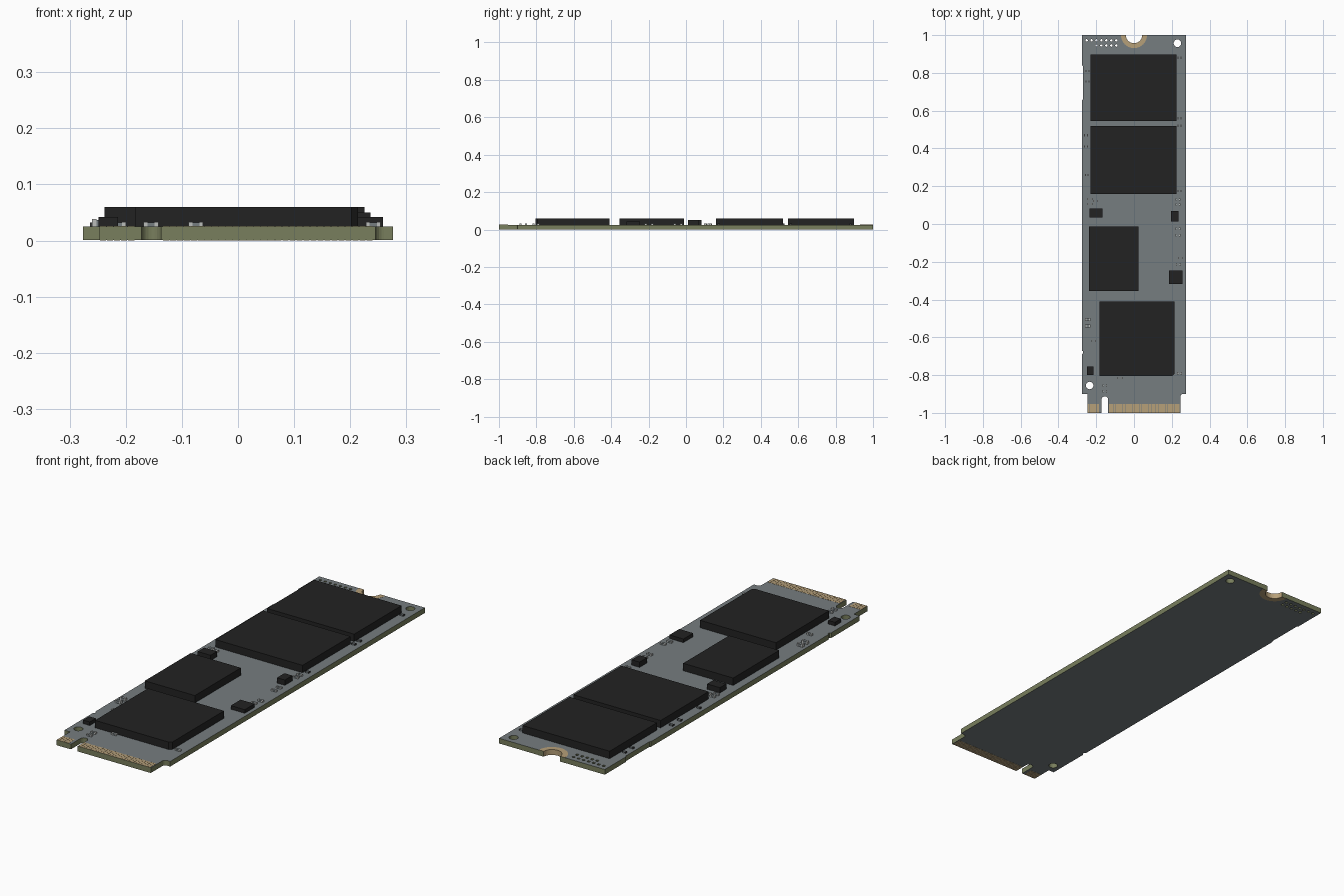
import bpy, bmesh, math

if "Cube" in bpy.data.objects:
    bpy.data.objects.remove(bpy.data.objects["Cube"])


def material(name, rgb):
    m = bpy.data.materials.new(name)
    m.diffuse_color = (*rgb, 1)
    m.use_nodes = True
    m.node_tree.nodes["Principled BSDF"].inputs["Base Color"].default_value = m.diffuse_color
    return m


GREY = material("board_grey", (0.18, 0.205, 0.215))
OLIVE = material("board_edge_olive", (0.19, 0.21, 0.11))
GOLD = material("contact_gold", (0.47, 0.35, 0.19))
BLACK = material("chip_black", (0.016, 0.016, 0.016))
SILVER = material("solder_silver", (0.5, 0.51, 0.5))
DARK = material("resistor_dark", (0.045, 0.045, 0.045))

T = 0.0006            # thickness of gold plating
Z0, Z1 = T, 0.025     # board bottom and top


def arc(cx, cy, r, a0, a1, n):
    return [(cx + r * math.cos(math.radians(a0 + (a1 - a0) * i / n)),
             cy + r * math.sin(math.radians(a0 + (a1 - a0) * i / n))) for i in range(n + 1)]


def circle(cx, cy, r, n):
    return arc(cx, cy, r, 0, 360, n)[:-1]


def extrude(name, loops, z0, z1, mats):
    """Fill closed 2D loops (inner loops become holes) and extrude from z0 to z1."""
    cu = bpy.data.curves.new(name + "_profile", 'CURVE')
    cu.dimensions, cu.fill_mode, cu.extrude = '2D', 'BOTH', (z1 - z0) / 2
    for loop in loops:
        sp = cu.splines.new('POLY')
        sp.points.add(len(loop) - 1)
        for p, (x, y) in zip(sp.points, loop):
            p.co = (x, y, 0, 1)
        sp.use_cyclic_u = True
    tmp = bpy.data.objects.new(name + "_tmp", cu)
    bpy.context.collection.objects.link(tmp)
    dg = bpy.context.evaluated_depsgraph_get()
    me = bpy.data.meshes.new_from_object(tmp.evaluated_get(dg))
    bpy.data.objects.remove(tmp)
    bm = bmesh.new()
    bm.from_mesh(me)
    bmesh.ops.remove_doubles(bm, verts=bm.verts, dist=1e-5)
    bmesh.ops.translate(bm, verts=bm.verts, vec=(0, 0, (z0 + z1) / 2))
    bmesh.ops.recalc_face_normals(bm, faces=bm.faces)
    bm.to_mesh(me)
    bm.free()
    me.materials.clear()
    for m in mats:
        me.materials.append(m)
    for f in me.polygons:
        f.material_index = 0
        f.use_smooth = False
    me.name = name
    ob = bpy.data.objects.new(name, me)
    bpy.context.collection.objects.link(ob)
    return ob


def boxes(name, specs, mats):
    """One object made of boxes: (x0, x1, y0, y1, z0, z1, material slot)."""
    bm = bmesh.new()
    for x0, x1, y0, y1, z0, z1, mi in specs:
        vs = bmesh.ops.create_cube(bm, size=1)['verts']
        for v in vs:
            v.co = (x1 if v.co.x > 0 else x0, y1 if v.co.y > 0 else y0, z1 if v.co.z > 0 else z0)
        for f in {f for v in vs for f in v.link_faces}:
            f.material_index = mi
    me = bpy.data.meshes.new(name)
    bm.to_mesh(me)
    bm.free()
    for m in mats:
        me.materials.append(m)
    ob = bpy.data.objects.new(name, me)
    bpy.context.collection.objects.link(ob)
    return ob


# Circuit board: outline with connector tab, key slot, screw notch and drilled holes
W = 0.276
outline = [(-W, 1)] + arc(0, 1, 0.043, 180, 360, 20) + [(W, 1), (W, -0.9)]
outline += arc(0.26, -0.915, 0.015, 90, 180, 5) + [(0.245, -1), (-0.137, -1)]
outline += arc(-0.1545, -0.93, 0.0175, 0, 180, 10) + [(-0.172, -1), (-0.247, -1)]
outline += [(-0.247, -0.9), (-W, -0.9), (-W, -0.69), (-0.269, -0.685), (-0.269, -0.675), (-W, -0.67),
            (-W, 0.655), (-0.271, 0.66), (-0.271, 0.835), (-W, 0.84)]
holes = [circle(0.23, 0.957, 0.02, 20), circle(-0.235, -0.855, 0.02, 20)]
holes += [circle(-0.251 + 0.0262 * i, 0.972, 0.007, 8) for i in range(7)]
holes += [circle(-0.1985 + 0.0262 * i, 0.945, 0.007, 8) for i in range(5)]
board = extrude("circuit_board", [outline] + holes, Z0, Z1, [GREY, OLIVE, GOLD])
for f in board.data.polygons:
    if abs(f.normal.z) < 0.5:   # edges olive, screw notch wall gold
        f.material_index = 2 if math.hypot(f.center.x, f.center.y - 1) < 0.05 else 1

# Gold half ring around the screw notch, on both faces
ring = arc(0, 1, 0.069, 180, 360, 24) + arc(0, 1, 0.043, 360, 180, 20)
extrude("screw_ring_top", [ring], Z1, Z1 + T, [GOLD])
extrude("screw_ring_bottom", [ring], 0, Z0, [GOLD])

# Edge connector fingers, on both faces, skipping the key slot
PITCH = 0.0125
for side, za, zb in (("top", Z1, Z1 + T), ("bottom", 0, Z0)):
    fingers = []
    for i in range(39):
        x = -0.2405 + i * PITCH
        if x + 0.006 < -0.172 or x - 0.006 > -0.137:
            if x < 0.24:
                fingers.append((x - 0.0056, x + 0.0056, -1, -0.953, za, zb, 0))
    boxes("connector_fingers_" + side, fingers, [GOLD])

# Chips: (name, x0, x1, y0, y1, top)
CHIPS = [
    ("memory_chip_upper", -0.23, 0.225, 0.545, 0.898, 0.06),
    ("memory_chip_lower", -0.23, 0.225, 0.16, 0.518, 0.06),
    ("cache_chip", -0.238, 0.023, -0.355, -0.012, 0.06),
    ("regulator_left", -0.235, -0.168, 0.035, 0.083, 0.05),
    ("regulator_right", 0.195, 0.236, 0.012, 0.068, 0.05),
    ("power_chip", 0.185, 0.258, -0.318, -0.245, 0.042),
    ("sensor_chip", -0.249, -0.214, -0.8, -0.755, 0.042),
]
for name, x0, x1, y0, y1, top in CHIPS:
    boxes(name, [(x0, x1, y0, y1, Z1, top, 0)], [BLACK])
# Controller has one clipped corner
extrude("controller_chip", [[(-0.183, -0.41), (0.214, -0.41), (0.214, -0.793), (0.202, -0.805),
                             (-0.183, -0.805)]], Z1, 0.06, [BLACK])


def two_terminal(spots, w, d, h):
    """Small part: centre body (slot 0) between two metal ends (slot 1)."""
    out = []
    for x, y in spots:
        out.append((x - w * 0.25, x + w * 0.25, y - d / 2, y + d / 2, Z1, Z1 + h * 0.9, 0))
        for s in (-1, 1):
            a, b = sorted((x + s * w * 0.25, x + s * w * 0.5))
            out.append((a, b, y - d / 2, y + d / 2, Z1, Z1 + h, 1))
    return out


# Capacitors in the middle and lower areas
caps = [(-0.233, 0.132), (-0.233, 0.106), (-0.203, 0.122), (0.232, 0.13), (0.232, 0.103),
        (0.232, -0.025), (0.232, -0.06), (0.245, -0.18), (0.235, -0.215), (-0.213, -0.62),
        (-0.155, -0.855), (-0.155, -0.885), (0.241, -0.79), (-0.075, -0.815)]
boxes("capacitors", two_terminal(caps, 0.026, 0.012, 0.008), [GREY, SILVER])
boxes("tall_capacitors", two_terminal([(-0.245, -0.505), (-0.245, -0.54)], 0.03, 0.015, 0.013),
      [GREY, SILVER])

# Resistors beside the memory chips
res = [(-0.246, 0.81), (-0.246, 0.755), (-0.254, 0.47), (-0.254, 0.41), (-0.25, 0.26),
       (0.241, 0.88), (0.241, 0.56), (0.241, 0.52), (0.241, 0.175)]
boxes("resistors", two_terminal(res, 0.02, 0.012, 0.007), [GREY, DARK])
